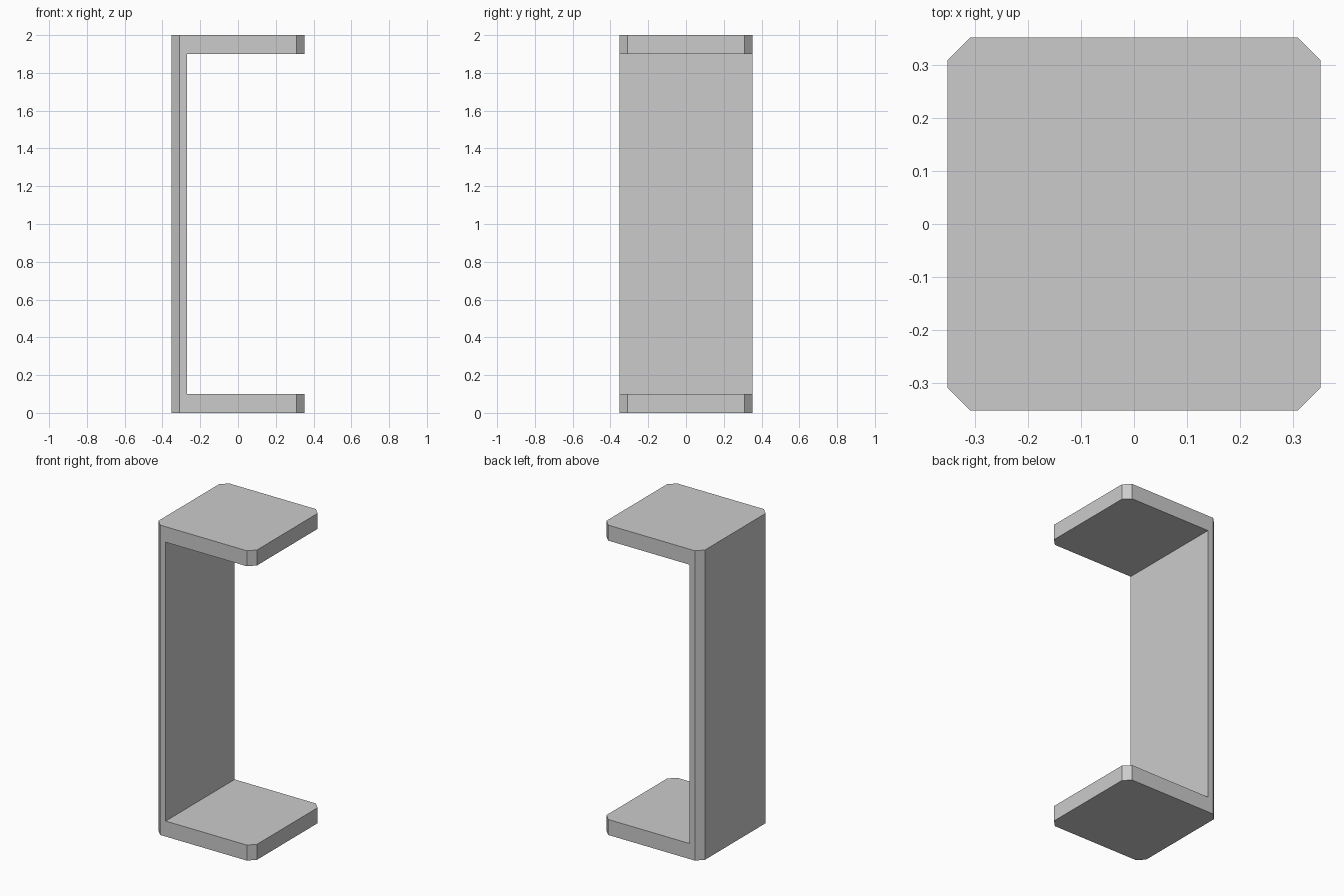
import bpy
import bmesh

if "Cube" in bpy.data.objects:
    bpy.data.objects.remove(bpy.data.objects["Cube"])

HALF = 0.352      # half width and half depth
CHAMFER = 0.043   # cut on the vertical outer corners
WALL_X = -0.27    # inner face of the upright wall
PLATE = 0.1       # thickness of the base and top plates
HEIGHT = 2.0

# C-shaped side profile (x, z): base plate, upright wall, top plate
profile = [(-HALF, 0), (HALF, 0), (HALF, PLATE), (WALL_X, PLATE),
           (WALL_X, HEIGHT - PLATE), (HALF, HEIGHT - PLATE),
           (HALF, HEIGHT), (-HALF, HEIGHT)]

bm = bmesh.new()
face = bm.faces.new([bm.verts.new((x, -HALF, z)) for x, z in profile])

# Extrude the profile through the depth
ext = bmesh.ops.extrude_face_region(bm, geom=[face])
verts = [g for g in ext["geom"] if isinstance(g, bmesh.types.BMVert)]
bmesh.ops.translate(bm, verts=verts, vec=(0, 2 * HALF, 0))

# Chamfer the vertical outer corners of the plates and wall
corners = [e for e in bm.edges
           if all(abs(abs(v.co.x) - HALF) < 1e-4 for v in e.verts)
           and abs(e.verts[0].co.z - e.verts[1].co.z) > 0.01]
bmesh.ops.bevel(bm, geom=corners, offset=CHAMFER, offset_type='OFFSET',
                segments=1, affect='EDGES', profile=0.5)
# The offset is measured along each adjoining face
bmesh.ops.recalc_face_normals(bm, faces=bm.faces[:])

mesh = bpy.data.meshes.new("open_frame")
bm.to_mesh(mesh)
bm.free()
frame = bpy.data.objects.new("open_frame", mesh)
bpy.context.collection.objects.link(frame)
